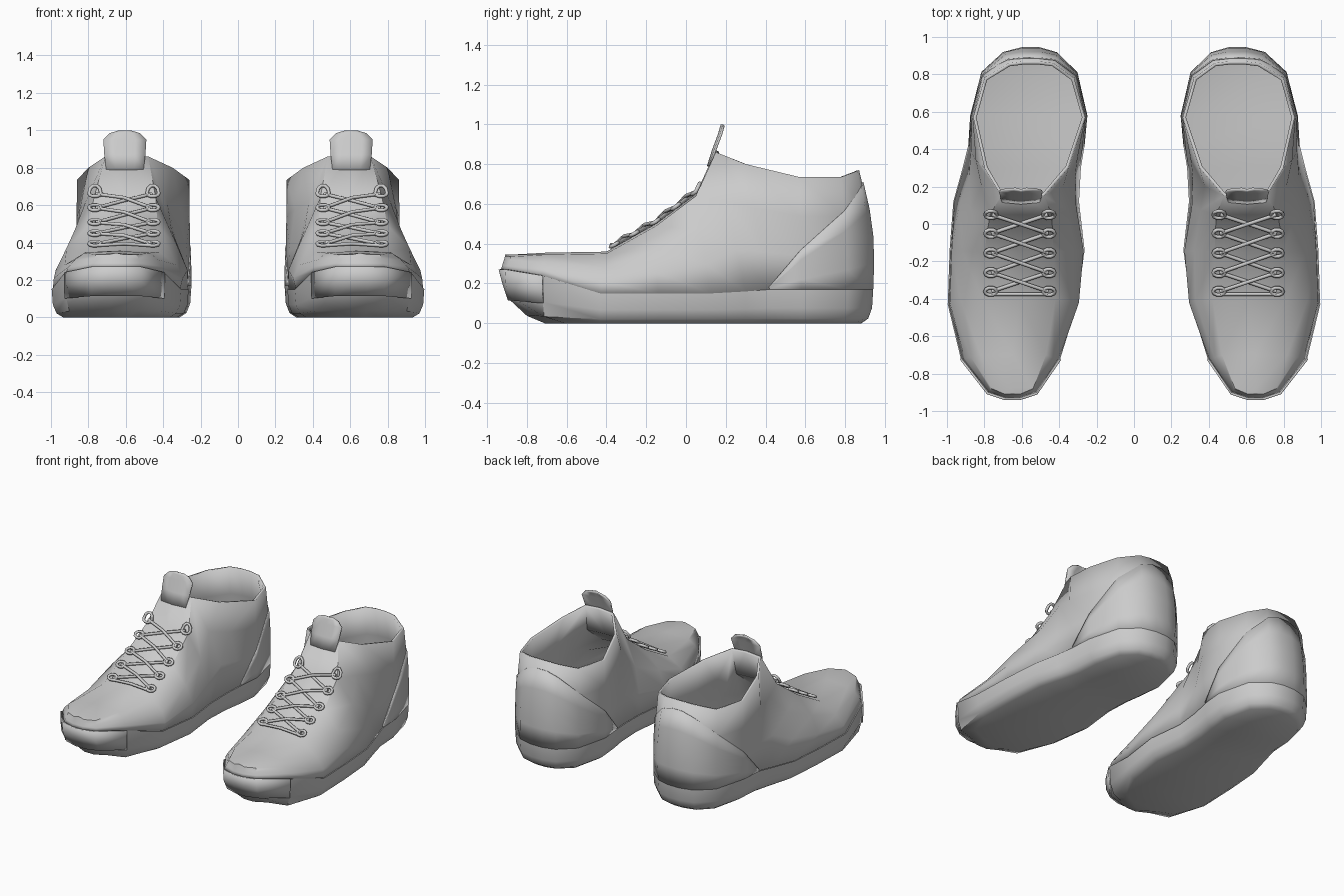
import bpy, bmesh
from math import sin, cos, pi, radians
from mathutils import Vector

cube = bpy.data.objects.get("Cube")
if cube:
    bpy.data.objects.remove(cube)

grey = bpy.data.materials.new("plain_grey")
grey.use_nodes = True
colour = (0.6, 0.6, 0.6, 1)
grey.diffuse_color = colour
grey.node_tree.nodes["Principled BSDF"].inputs["Base Color"].default_value = colour

# Stations from toe to heel: welt y, inner x, outer x, z; top edge y, inner x, outer x, z; side bulge
STATIONS = [
    (-.93, .61, .69, .27, -.91, .61, .69, .335, 0),
    (-.90, .52, .78, .27, -.88, .54, .76, .335, 0),
    (-.72, .40, .92, .24, -.70, .47, .82, .345, .02),
    (-.43, .31, .99, .15, -.40, .42, .81, .35, .06),
    (-.14, .27, .98, .15, -.15, .43, .80, .49, .06),
    (.12, .30, .96, .15, .05, .44, .77, .64, .04),
    (.30, .29, .91, .16, .15, .48, .71, .86, .04),
    (.42, .27, .88, .17, .30, .35, .80, .80, .02),
    (.58, .255, .87, .17, .57, .26, .86, .735, 0),
    (.81, .31, .81, .17, .78, .32, .80, .735, .01),
    (.91, .42, .70, .17, .86, .43, .67, .765, .025),
    (.935, .51, .60, .17, .87, .51, .59, .77, .03),
]
LAST = len(STATIONS) - 1
LOOP = [(s, 0) for s in range(LAST + 1)] + [(s, 1) for s in range(LAST, -1, -1)]
COLLAR = 6


def outward(s, edge):
    """Horizontal direction pointing away from the shoe's long axis."""
    row = STATIONS[s]
    y = row[0]
    return Vector((row[1 + edge] - .6, y - max(-.6, min(y, .6)), 0)).normalized()


def surface(s, edge, t, offset=0):
    """Point on the upper: t runs from the welt to the top edge."""
    row = STATIONS[s]
    low = Vector((row[1 + edge], row[0], row[3]))
    top = Vector((row[5 + edge], row[4], row[7]))
    return low.lerp(top, t) + outward(s, edge) * (row[8] * sin(pi * t) + offset)


def sole_wall(s, edge, height, inset, toe):
    """Point on the sole side: height runs from the ground to the welt."""
    p = surface(s, edge, 0) - outward(s, edge) * inset
    p.y = max(p.y, toe + (.05 * s * (1 - height) if s < 3 else 0))
    p.z *= height
    return p


def make_mesh(name, bm, side, thickness=0):
    bmesh.ops.scale(bm, vec=(side, 1, 1), verts=bm.verts)
    bmesh.ops.recalc_face_normals(bm, faces=bm.faces)
    mesh = bpy.data.meshes.new(name)
    bm.to_mesh(mesh)
    bm.free()
    obj = bpy.data.objects.new(name, mesh)
    bpy.context.collection.objects.link(obj)
    obj.data.materials.append(grey)
    bpy.ops.object.select_all(action='DESELECT')
    obj.select_set(True)
    bpy.context.view_layer.objects.active = obj
    bpy.ops.object.shade_smooth_by_angle(angle=radians(40))
    if thickness:
        shell = obj.modifiers.new("thickness", 'SOLIDIFY')
        shell.thickness = thickness
        shell.offset = -1


def loft(bm, rings, closed=True):
    """Skin a list of equal-length point rings with quads."""
    rows = [[bm.verts.new(p) for p in ring] for ring in rings]
    count = len(rows[0])
    for a, b in zip(rows, rows[1:]):
        for i in range(count if closed else count - 1):
            j = (i + 1) % count
            bm.faces.new((a[i], a[j], b[j], b[i]))
    return rows


def upper(prefix, side):
    bm = bmesh.new()
    rings = [[surface(s, e, t) for s, e in LOOP] for t in (0, .3, .65, 1)]
    top = loft(bm, rings)[-1]
    # closed vamp and lacing panel between the two top edges, up to the collar
    ridge = []
    for s in range(COLLAR + 1):
        mid = (top[s].co + top[-1 - s].co) / 2
        mid.z += .01
        ridge.append(bm.verts.new(mid))
    for s in range(COLLAR):
        bm.faces.new((top[s], top[s + 1], ridge[s + 1], ridge[s]))
        bm.faces.new((ridge[s], ridge[s + 1], top[-2 - s], top[-1 - s]))
    bm.faces.new((top[0], ridge[0], top[-1]))
    make_mesh(prefix + "upper", bm, side, .018)


def sole(prefix, side):
    bm = bmesh.new()
    # height, inset and furthest toe position for each ring, ground to welt
    profile = ((0, .055, -.71), (.14, .02, -.80), (.45, 0, -.89), (1, -.006, -.94))
    rings = [[sole_wall(s, e, *step) for s, e in LOOP] for step in profile]
    rings.append([surface(s, e, 0, -.02) - Vector((0, 0, .01)) for s, e in LOOP])
    rows = loft(bm, rings)
    # outsole and insole, skinned across the shoe
    for row in (rows[0], rows[-1]):
        for s in range(LAST):
            bm.faces.new((row[s], row[s + 1], row[-2 - s], row[-1 - s]))
    make_mesh(prefix + "sole", bm, side)


def toe_bumper(prefix, side):
    bm = bmesh.new()
    columns = [(s, 0) for s in (2, 1, 0)] + [(s, 1) for s in (0, 1, 2)]
    profile = ((.42, -.008, -.895), (.7, -.012, -.92), (1, -.012, -.945))
    loft(bm, [[sole_wall(s, e, *step) for s, e in columns] for step in profile], closed=False)
    make_mesh(prefix + "toe_bumper", bm, side, .01)


def heel_counter(prefix, side):
    bm = bmesh.new()
    reach = {7: .02, 8: .35, 9: .7, 10: .86, 11: .9}
    columns = [(s, e) for s, e in LOOP if s in reach]
    rings = [[surface(s, e, reach[s] * k / 4, .006) for s, e in columns] for k in range(5)]
    loft(bm, rings, closed=False)
    make_mesh(prefix + "heel_counter", bm, side, .008)


def tongue(prefix, side):
    bm = bmesh.new()
    # half width, y and z from the throat to the rounded tip
    rows = ((.10, .105, .79), (.11, .13, .87), (.115, .16, .95), (.08, .17, .985), (.03, .175, 1.0))
    rings = [[Vector((.605 + w * k / 2, y + .01 * abs(k) / 2, z)) for k in range(-2, 3)] for w, y, z in rows]
    loft(bm, rings, closed=False)
    make_mesh(prefix + "tongue", bm, side, .012)


def throat_height(y):
    for a, b in zip(STATIONS, STATIONS[1:]):
        if a[4] <= y <= b[4]:
            return a[7] + (b[7] - a[7]) * (y - a[4]) / (b[4] - a[4])


def laces(prefix, side):
    curve = bpy.data.curves.new(prefix + "laces", 'CURVE')
    curve.dimensions = '3D'
    curve.bevel_depth = .01
    curve.bevel_resolution = 1
    curve.use_fill_caps = True

    def strand(points, cyclic=False):
        spline = curve.splines.new('POLY')
        spline.points.add(len(points) - 1)
        for point, (x, y, lift) in zip(spline.points, points):
            point.co = (side * (.61 + x), y, throat_height(y) + lift, 1)
        spline.use_cyclic_u = cyclic

    rows = [-.36, -.26, -.155, -.05, .05]
    for y in rows:
        for end in (-1, 1):
            # eyelet loop
            strand([(end * .155 + .032 * cos(a * pi / 5), y + .02 * sin(a * pi / 5), .022)
                    for a in range(10)], True)
    for a, b in zip(rows, rows[1:]):
        for end in (-1, 1):
            # crossing strands
            strand([(-end * .15, a, .02), (0, (a + b) / 2, .03 + end * .008), (end * .15, b, .02)])
    strand([(-.15, rows[0] - .015, .02), (0, rows[0] - .015, .03), (.15, rows[0] - .015, .02)])
    obj = bpy.data.objects.new(prefix + "laces", curve)
    bpy.context.collection.objects.link(obj)
    obj.data.materials.append(grey)


for prefix, side in (("left_", 1), ("right_", -1)):
    for build in (upper, sole, toe_bumper, heel_counter, tongue, laces):
        build(prefix, side)
